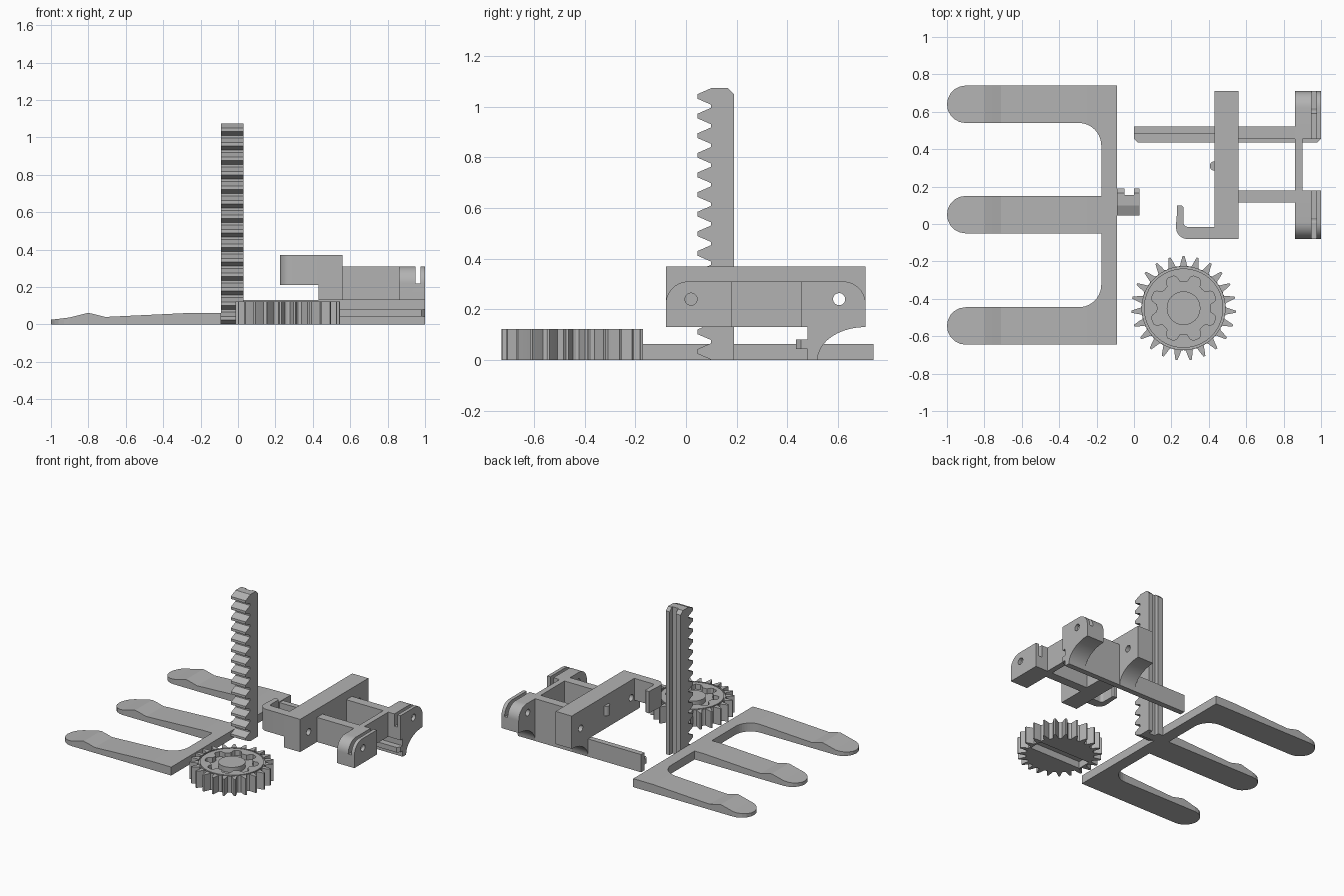
import bpy, bmesh, math
from mathutils import Vector

if "Cube" in bpy.data.objects:
    bpy.data.objects.remove(bpy.data.objects["Cube"])

grey = bpy.data.materials.new("plain grey")
grey.use_nodes = True
grey.diffuse_color = (0.45, 0.45, 0.45, 1)
grey.node_tree.nodes["Principled BSDF"].inputs["Base Color"].default_value = grey.diffuse_color


def finish(name, bm):
    bmesh.ops.recalc_face_normals(bm, faces=bm.faces)
    mesh = bpy.data.meshes.new(name)
    bm.to_mesh(mesh)
    bm.free()
    mesh.materials.append(grey)
    obj = bpy.data.objects.new(name, mesh)
    bpy.context.collection.objects.link(obj)
    return obj


def prism(name, points, axis, low, high):
    """Extrude a 2D outline along x (points are y, z), y (x, z) or z (x, y)."""
    place = {"x": lambda a, b: (low, a, b),
             "y": lambda a, b: (a, low, b),
             "z": lambda a, b: (a, b, low)}[axis]
    bm = bmesh.new()
    face = bm.faces.new([bm.verts.new(place(a, b)) for a, b in points])
    new = bmesh.ops.extrude_face_region(bm, geom=[face])["geom"]
    shift = Vector([(high - low) * (axis == k) for k in "xyz"])
    bmesh.ops.translate(bm, vec=shift, verts=[v for v in new if isinstance(v, bmesh.types.BMVert)])
    return finish(name, bm)


def box(name, x0, x1, y0, y1, z0, z1):
    return prism(name, [(x0, y0), (x1, y0), (x1, y1), (x0, y1)], "z", z0, z1)


def arc(cx, cy, r, start, end, steps=10):
    angles = [math.radians(start + (end - start) * i / steps) for i in range(steps + 1)]
    return [(cx + r * math.cos(a), cy + r * math.sin(a)) for a in angles]


def circle(cx, cy, r, steps=40):
    return arc(cx, cy, r, 0, 360, steps)[:-1]


def cut(obj, cutter):
    mod = obj.modifiers.new("cut", "BOOLEAN")
    mod.operation, mod.solver, mod.object = "DIFFERENCE", "EXACT", cutter
    bpy.context.view_layer.objects.active = obj
    bpy.ops.object.modifier_apply(modifier=mod.name)
    bpy.data.objects.remove(cutter)


def smooth(obj, angle=30):
    bpy.ops.object.select_all(action="DESELECT")
    obj.select_set(True)
    bpy.context.view_layer.objects.active = obj
    bpy.ops.object.shade_smooth_by_angle(angle=math.radians(angle))


# Three-pronged fork: flat outline with a height that follows x
outline = [(-0.09, -0.645), (-0.09, 0.74)]
outline += arc(-0.9, 0.64, 0.1, 90, 270)
outline += arc(-0.295, 0.42, 0.12, 90, 0)
outline += [(-0.175, 0.15)] + arc(-0.9, 0.05, 0.1, 90, 270) + [(-0.175, -0.05)]
outline += arc(-0.295, -0.325, 0.12, 0, -90)
outline += arc(-0.9, -0.545, 0.1, 90, 270)
heights = [(-1.0, 0.025), (-0.9, 0.037), (-0.84, 0.052), (-0.8, 0.062), (-0.76, 0.053),
           (-0.71, 0.04), (-0.5, 0.05), (-0.25, 0.062), (0.0, 0.062)]


def fork_height(x):
    for (x0, z0), (x1, z1) in zip(heights, heights[1:]):
        if x <= x1:
            return z0 + (z1 - z0) * (x - x0) / (x1 - x0)


fork = prism("fork", outline, "z", 0, 0.1)
bm = bmesh.new()
bm.from_mesh(fork.data)
for x, _ in heights[1:-1]:
    bmesh.ops.bisect_plane(bm, geom=bm.verts[:] + bm.edges[:] + bm.faces[:],
                           plane_co=(x, 0, 0), plane_no=(1, 0, 0))
for v in bm.verts:
    if v.co.z > 0.05:
        v.co.z = fork_height(v.co.x)
bm.to_mesh(fork.data)
bm.free()

# Upright rack with teeth on the front and a channel down the back
profile = [(0.19, 0), (0.19, 1.05), (0.165, 1.075), (0.1, 1.075)]
pitch = 0.0775
for i in range(14):
    z = 1.04 - i * pitch
    profile += [(0.098, z + 0.033), (0.045, z + 0.01), (0.045, z - 0.008), (0.098, z - 0.031)]
profile.append((0.098, 0))
rack = prism("rack", profile, "x", -0.09, 0.03)
cut(rack, box("channel", -0.05, 0.0, 0.155, 0.25, -0.1, 1.2))

# Gear wheel with a ring groove, lobed pocket, centre boss and slot beneath
gx, gy, teeth = 0.265, -0.45, 23
rim = []
for i in range(teeth):
    for step, r in ((-0.5, 0.224), (-0.3, 0.228), (-0.2, 0.25), (-0.07, 0.28),
                    (0.07, 0.28), (0.2, 0.25), (0.3, 0.228)):
        a = math.pi / 2 + 2 * math.pi * (i + step) / teeth
        rim.append((gx + r * math.cos(a), gy + r * math.sin(a)))
gear = prism("gear", rim, "z", 0, 0.122)
groove = prism("groove", circle(gx, gy, 0.222, 64), "z", 0.112, 0.2)
cut(groove, prism("groove_core", circle(gx, gy, 0.212, 64), "z", 0, 0.3))
cut(gear, groove)
lobes = []
for i in range(8):
    for step, r in ((-0.5, 0.14), (-0.32, 0.143), (-0.22, 0.17), (-0.12, 0.18),
                    (0.12, 0.18), (0.22, 0.17), (0.32, 0.143)):
        a = math.pi / 8 + 2 * math.pi * (i + step) / 8
        lobes.append((gx + r * math.cos(a), gy + r * math.sin(a)))
pocket = prism("pocket", lobes, "z", 0.085, 0.2)
cut(pocket, prism("boss_core", circle(gx, gy, 0.09), "z", 0, 0.3))
cut(gear, pocket)
cut(gear, box("slot", gx - 0.21, gx + 0.21, gy - 0.05, gy + 0.05, -0.1, 0.05))
smooth(gear, 25)

# Carriage crossbar with two pin holes
crossbar = box("crossbar", 0.43, 0.56, -0.08, 0.71, 0.13, 0.37)
for y in (0.02, 0.605):
    cut(crossbar, prism("pin_hole", circle(y, 0.24, 0.024, 24), "x", 0.3, 0.7))
smooth(crossbar)

# End blocks: outer top corner rounded, slotted top, pin hole
front = [(0.18, 0.13), (0.18, 0.31)] + arc(0.01, 0.22, 0.09, 90, 180) + [(-0.08, 0.13)]
back = [(0.455, 0.13), (0.455, 0.31)] + arc(0.62, 0.22, 0.09, 90, 0) + [(0.71, 0.13)]
for name, points, y in (("front_end_block", front, 0.02), ("back_end_block", back, 0.605)):
    block = prism(name, points, "x", 0.86, 1.0)
    cut(block, box("block_slot", 0.95, 0.975, -0.3, 1, 0.22, 0.5))
    cut(block, prism("pin_hole", circle(y, 0.24, 0.024, 24), "x", 0.8, 1.1))
    smooth(block)

# Beams joining the crossbar to the end blocks
box("front_beam", 0.56, 0.86, 0.115, 0.18, 0.13, 0.31)
box("back_beam", 0.56, 0.86, 0.455, 0.52, 0.13, 0.31)
box("cross_web", 0.86, 0.9, 0.18, 0.455, 0.13, 0.31)

# Long guide rail with a narrow front ledge, and curved gussets behind it
box("guide_rail", 0.0, 1.0, 0.48, 0.52, 0.0, 0.13)
prism("rail_ledge", [(0.02, 0.435), (0.98, 0.435), (1, 0.455), (1, 0.48), (0, 0.48), (0, 0.455)],
      "z", 0.043, 0.08)
gusset = [(0.52, 0.13), (0.52, 0)]
gusset += [(0.71 - 0.19 * math.cos(t * math.pi / 20), 0.13 * math.sin(t * math.pi / 20))
           for t in range(1, 11)]
for name, x0, x1 in (("crossbar_gusset", 0.43, 0.56), ("block_gusset", 0.86, 1.0)):
    smooth(prism(name, gusset, "x", x0, x1))

# Side hook curling back from the crossbar, and a small locating bump
hook = [(0.43, -0.08), (0.43, -0.015), (0.29, -0.015)] + arc(0.285, 0.005, 0.02, 270, 180, 5)
hook += [(0.265, 0.09), (0.255, 0.1), (0.23, 0.1), (0.23, 0.06), (0.225, 0.0)]
hook += arc(0.285, -0.02, 0.06, 180, 270, 6)
smooth(prism("hook", hook, "z", 0.21, 0.37))
smooth(prism("bump", arc(0.43, 0.31, 0.025, 90, 270), "z", 0.23, 0.3))
